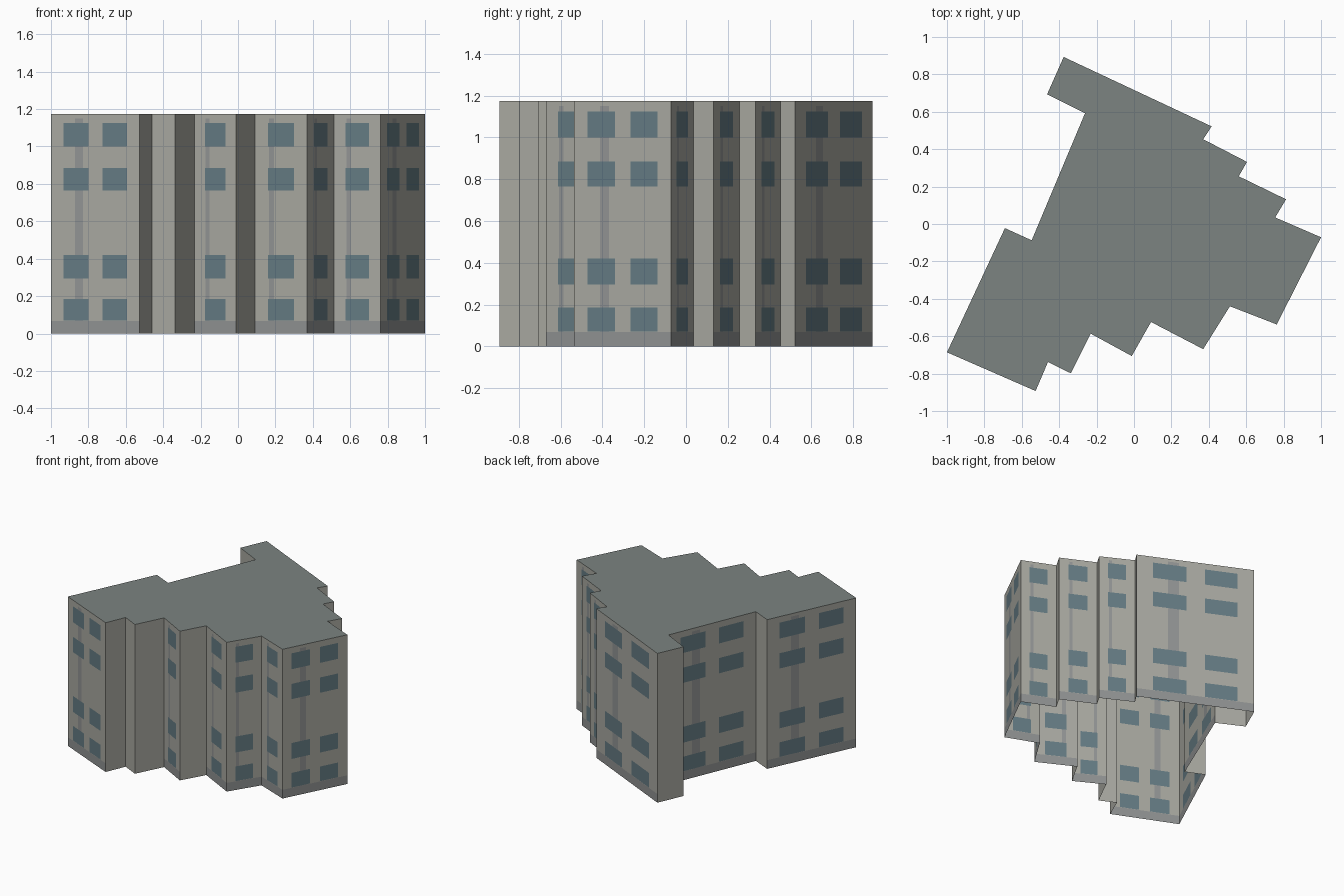
import bpy, bmesh
from mathutils import Vector

if "Cube" in bpy.data.objects:
    bpy.data.objects.remove(bpy.data.objects["Cube"])

HEIGHT = 1.173
# Footprint corners, counter-clockwise; third value = window columns on the wall that starts there
PLAN = [
    (-1.0, -0.686, 2), (-0.526, -0.893, 0), (-0.46, -0.738, 0), (-0.338, -0.798, 0),
    (-0.232, -0.586, 1), (-0.012, -0.706, 0), (0.091, -0.524, 1), (0.37, -0.669, 1),
    (0.513, -0.44, 1), (0.763, -0.537, 2), (1.0, -0.071, 1), (0.755, 0.035, 0),
    (0.813, 0.132, 1), (0.56, 0.255, 0), (0.604, 0.332, 1), (0.37, 0.453, 0),
    (0.415, 0.522, 2), (-0.376, 0.893, 0), (-0.465, 0.693, 0), (-0.262, 0.592, 2),
    (-0.547, -0.087, 0), (-0.69, -0.022, 2),
]
COLUMNS = {0: [], 1: [(0.25, 0.75)], 2: [(0.14, 0.425), (0.58, 0.86)]}
ROWS = [(0.07, 0.185), (0.295, 0.42), (0.765, 0.885), (1.0, 1.125)]
STRIP = (0.27, 0.36)
STRIP_TOP = 1.15
PLINTH = 0.068
WALL, WINDOW, TRIM, BASE = range(4)


def material(name, color):
    mat = bpy.data.materials.new(name)
    mat.diffuse_color = (*color, 1)
    mat.use_nodes = True
    mat.node_tree.nodes["Principled BSDF"].inputs["Base Color"].default_value = mat.diffuse_color
    return mat


def finish(name, bm, mats):
    mesh = bpy.data.meshes.new(name)
    bm.to_mesh(mesh)
    bm.free()
    for m in mats:
        mesh.materials.append(m)
    obj = bpy.data.objects.new(name, mesh)
    bpy.context.collection.objects.link(obj)


def inside(v, span):
    return span[0] < v < span[1]


def panel_kind(u, z, cols):
    if z < PLINTH:
        return BASE
    if any(inside(u, c) for c in cols) and any(inside(z, r) for r in ROWS):
        return WINDOW
    if inside(u, STRIP) and z < STRIP_TOP:
        return TRIM
    return WALL


# Facade: each windowed wall is a grid of coplanar panels
bm = bmesh.new()
for i, (x, y, count) in enumerate(PLAN):
    a = Vector((x, y, 0))
    b = Vector((*PLAN[(i + 1) % len(PLAN)][:2], 0))
    cols = COLUMNS[count]
    us, zs = {0, 1}, {0, HEIGHT}
    if count:
        us |= {*STRIP, *(u for c in cols for u in c)}
        zs |= {PLINTH, STRIP_TOP, *(z for r in ROWS for z in r)}
    us, zs = sorted(us), sorted(zs)
    grid = [[bm.verts.new(a.lerp(b, u) + Vector((0, 0, z))) for z in zs] for u in us]
    for j in range(len(us) - 1):
        for k in range(len(zs) - 1):
            f = bm.faces.new((grid[j][k], grid[j + 1][k], grid[j + 1][k + 1], grid[j][k + 1]))
            if count:
                f.material_index = panel_kind((us[j] + us[j + 1]) / 2, (zs[k] + zs[k + 1]) / 2, cols)
bmesh.ops.remove_doubles(bm, verts=bm.verts, dist=0.0005)
finish("facade_walls", bm, [
    material("wall_plaster", (0.40, 0.40, 0.36)),
    material("window_glass", (0.13, 0.20, 0.23)),
    material("wall_strip", (0.29, 0.30, 0.30)),
    material("plinth_stone", (0.28, 0.29, 0.29)),
])

# Flat roof; the underside of the building stays open
bm = bmesh.new()
bm.faces.new([bm.verts.new((x, y, HEIGHT)) for x, y, _ in PLAN])
finish("flat_roof", bm, [material("roof_felt", (0.20, 0.23, 0.22))])
